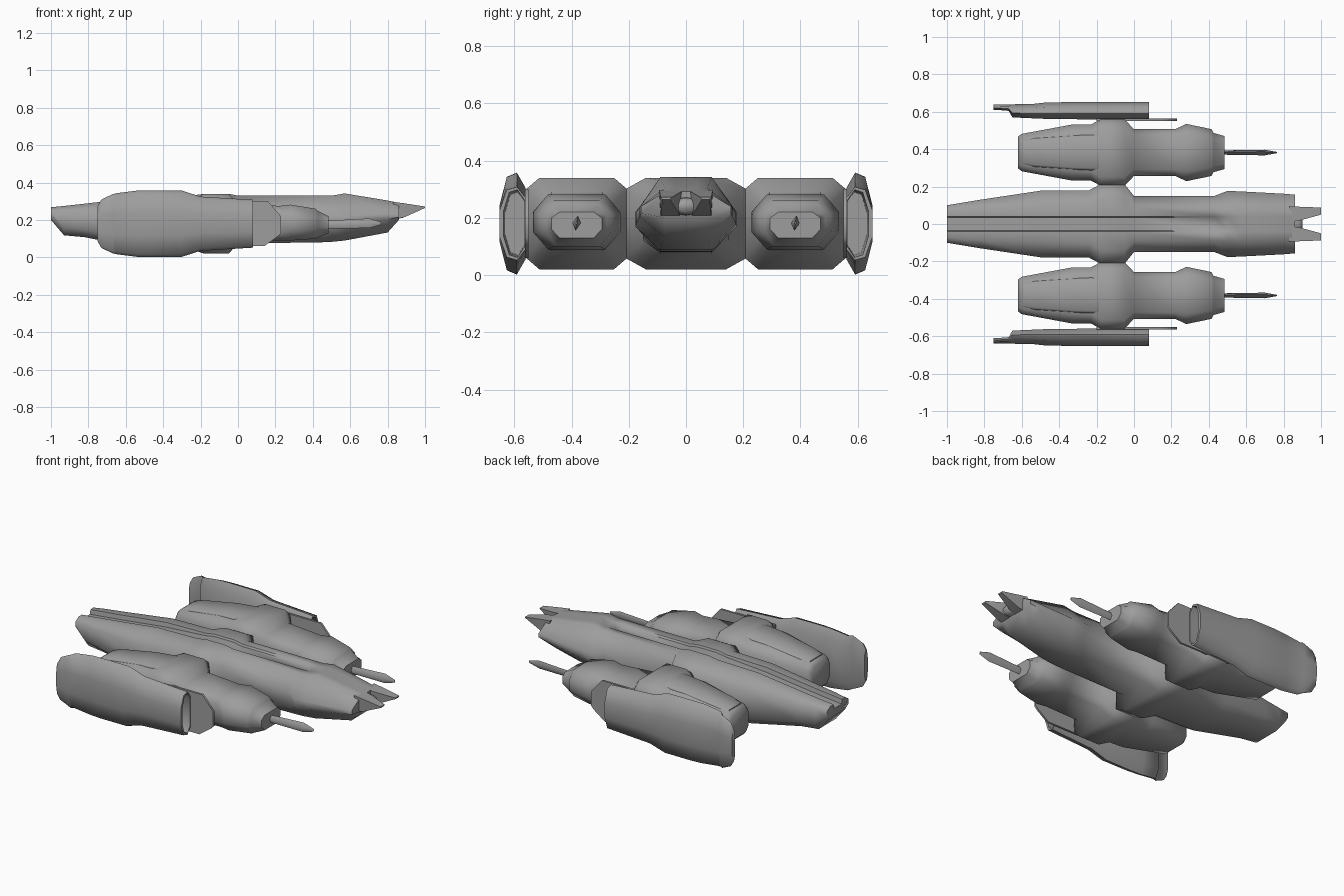
import bpy, bmesh, math

hull_grey = bpy.data.materials.new("hull_grey")
hull_grey.diffuse_color = (.34, .34, .34, 1)


def loft(name, rings, angle=62):
    """Skin a list of equal-length point rings and cap both ends."""
    bm = bmesh.new()
    vs = [[bm.verts.new(p) for p in r] for r in rings]
    n = len(vs[0])
    for a, b in zip(vs, vs[1:]):
        for i in range(n):
            j = (i + 1) % n
            bm.faces.new((a[i], a[j], b[j], b[i]))
    bm.faces.new(vs[0])
    bm.faces.new(vs[-1])
    bmesh.ops.remove_doubles(bm, verts=bm.verts, dist=1e-5)
    bmesh.ops.recalc_face_normals(bm, faces=bm.faces)
    me = bpy.data.meshes.new(name)
    bm.to_mesh(me)
    bm.free()
    me.materials.append(hull_grey)
    ob = bpy.data.objects.new(name, me)
    bpy.context.collection.objects.link(ob)
    bpy.ops.object.select_all(action='DESELECT')
    ob.select_set(True)
    bpy.context.view_layer.objects.active = ob
    bpy.ops.object.shade_smooth_by_angle(angle=math.radians(angle))
    return ob


def octagon(x, top, mid, zt, zs, zl, zb, cy=0, groove=None):
    """Chamfered cross-section; optional channel cut into the top."""
    pts = [(-mid, zs), (-mid, zl), (-top, zb), (top, zb), (mid, zl), (mid, zs), (top, zt)]
    if groove is not None:
        pts += [(.04, zt), (.035, zt - groove), (-.035, zt - groove), (-.04, zt)]
    pts.append((-top, zt))
    return [(x, cy + y, z) for y, z in pts]


# central hull: x, top half width, side half width, z top / shoulder / lower / bottom
hull = [(-1, .07, .10, .268, .25, .22, .20),
        (-.93, .08, .112, .275, .25, .16, .118),
        (-.82, .085, .13, .287, .25, .15, .108),
        (-.5, .10, .178, .325, .27, .10, .045),
        (-.24, .10, .18, .33, .27, .09, .04),
        (-.18, .14, .212, .34, .30, .06, .02),
        (-.05, .14, .212, .34, .30, .06, .02),
        (0, .09, .15, .33, .26, .12, .075),
        (.43, .09, .15, .33, .24, .14, .08),
        (.50, .09, .177, .33, .22, .17, .083),
        (.57, .09, .174, .342, .22, .18, .09),
        (.80, .075, .162, .304, .235, .205, .133),
        (.86, .07, .157, .292, .24, .215, .20)]
# channel is deep at the tail and shallow ahead of the collar
loft("hull", [octagon(*r, groove=.026 if r[0] < -.3 else .012 if r[0] < .45 else 0) for r in hull])

# rounded core under the nose
loft("nose_core", [[(x, r * math.cos(a), .24 + .6 * r * math.sin(a))
                    for a in [k * math.pi / 6 for k in range(12)]]
                   for x, r in ((.80, .06), (.88, .05), (.90, .03))])

# engine pods share one profile, offset to either side
pod = [(-.62, .06, .085, .25, .22, .14, .11),
       (-.60, .07, .10, .27, .235, .125, .09),
       (-.33, .10, .15, .315, .27, .09, .045),
       (-.23, .10, .15, .32, .27, .09, .04),
       (-.18, .13, .177, .34, .30, .06, .02),
       (-.05, .13, .177, .34, .30, .06, .02),
       (0, .09, .125, .29, .25, .13, .085),
       (.22, .09, .125, .275, .24, .13, .09),
       (.28, .10, .153, .282, .22, .15, .09),
       (.415, .08, .125, .26, .21, .155, .10),
       (.425, .075, .105, .25, .21, .155, .105),
       (.485, .06, .088, .22, .20, .16, .13)]

# outer shield: inner-to-outer section, then half height, inner y, outer y along x
shield_sec = [(0, .70), (.33, 1), (.72, .92), (1, .35), (1, -.35), (.72, -.92), (.33, -1), (0, -.70)]
shield = [(-.75, .095, .61, .64), (-.73, .13, .61, .64), (-.67, .158, .605, .64),
          (-.65, .163, .57, .64), (-.54, .177, .565, .642), (-.47, .178, .562, .65),
          (-.30, .177, .56, .652), (-.20, .145, .56, .652), (.08, .128, .56, .652),
          (.08, .118, .565, .638), (-.20, .11, .565, .632)]   # last two form the intake

for s, side in ((1, "left"), (-1, "right")):
    cy = s * .382
    loft(side + "_pod", [octagon(*r, cy=cy) for r in pod])
    # gun spike on the pod nose
    loft(side + "_gun", [[(x, cy + w, z), (x, cy + w * .3, z + h), (x, cy - w, z), (x, cy - w * .3, z - h)]
                         for x, w, h, z in ((.45, .011, .02, .175), (.70, .015, .026, .182),
                                            (.765, .003, .008, .182))])
    loft(side + "_shield", [[(x, s * (yi + t * (yo - yi)), .18 + h * k) for t, k in shield_sec]
                            for x, h, yi, yo in shield])
    # inner wall running ahead of the intake
    wall = [(-.2, .06), (.14, .06), (.21, .11), (.23, .13), (.23, .22), (.16, .30), (-.2, .30)]
    loft(side + "_intake_wall", [[(x, s * y, z) for x, z in wall] for y in (.551, .563)])
    # raised spine from the pod tail up to the collar
    loft(side + "_tail_spine", [octagon(x, w, w + .012, z, z - .012, .12, .11, cy)
                                for x, w, z in ((-.59, .055, .277), (-.53, .065, .293),
                                                (-.32, .08, .326), (-.17, .085, .339))])
    # nose prong
    loft(side + "_prong", [[(x, s * a, zt), (x, s * b, zt), (x, s * (b - .005), zb), (x, s * (a + .005), zb)]
                           for x, a, b, zt, zb in ((.83, .012, .095, .297, .20), (.89, .02, .092, .289, .215),
                                                   (1, .05, .088, .272, .264))])
